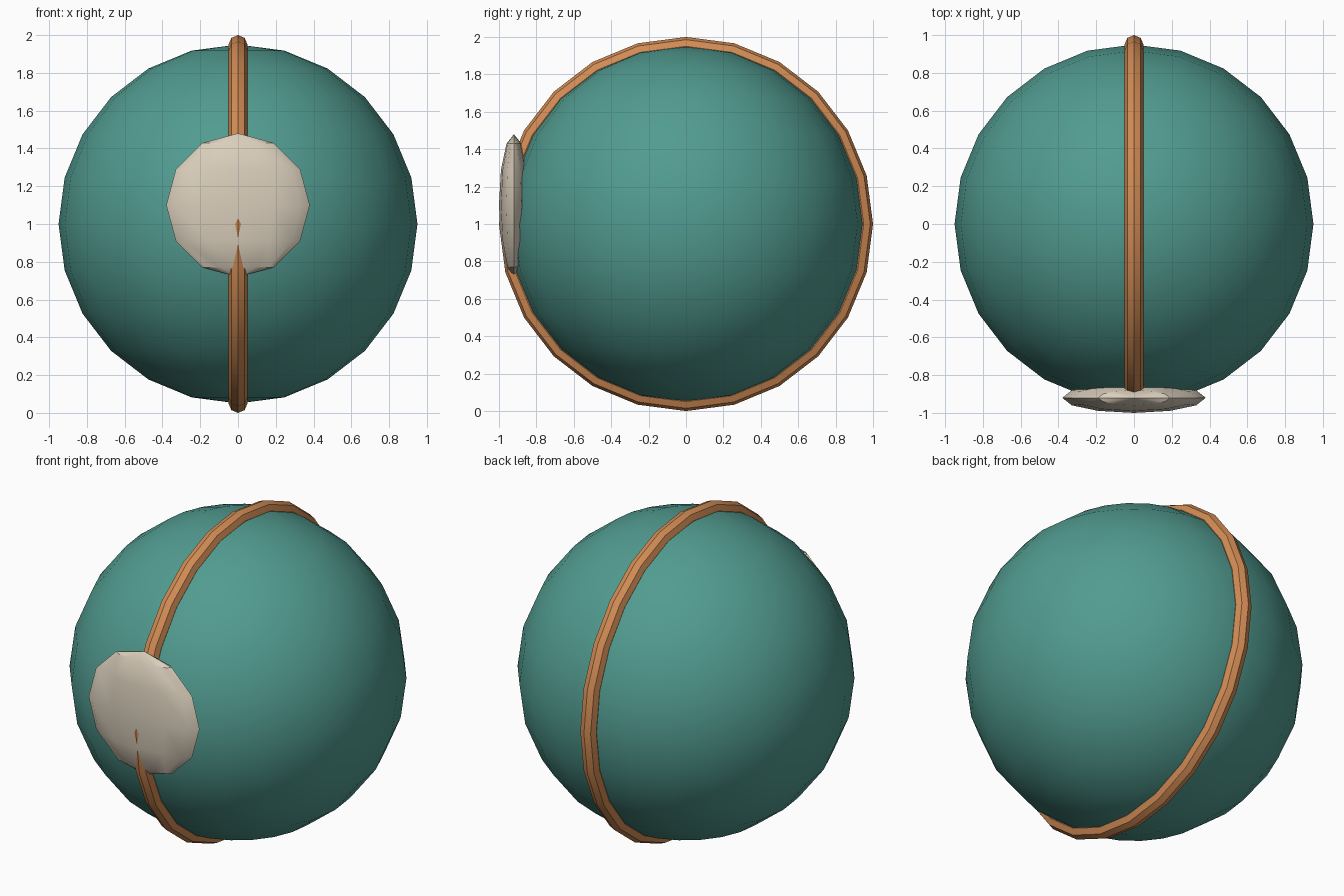
import bpy
import math

cube = bpy.data.objects.get("Cube")
if cube:
    bpy.data.objects.remove(cube, do_unlink=True)


def make_material(name, rgb):
    mat = bpy.data.materials.new(name)
    mat.use_nodes = True
    mat.diffuse_color = (*rgb, 1)
    bsdf = next(n for n in mat.node_tree.nodes if n.type == "BSDF_PRINCIPLED")
    bsdf.inputs["Base Color"].default_value = (*rgb, 1)
    return mat


def finish(name, mat, scale=(1, 1, 1)):
    """Name, scale, colour and shade the part just added."""
    obj = bpy.context.object
    obj.name = name
    obj.data.name = name
    obj.scale = scale
    bpy.ops.object.transform_apply(location=False, rotation=True, scale=True)
    obj.data.materials.append(mat)
    bpy.ops.object.shade_smooth_by_angle(angle=math.radians(30))
    return obj


teal = make_material("teal", (0.083, 0.33, 0.28))
copper = make_material("copper", (0.64, 0.26, 0.09))
cream = make_material("cream", (0.70, 0.62, 0.50))

# Main ball
bpy.ops.mesh.primitive_uv_sphere_add(segments=24, ring_count=12, radius=0.95,
                                     location=(0, 0, 1))
finish("ball", teal)

# Raised band running around the ball from front to back
bpy.ops.mesh.primitive_torus_add(major_segments=24, minor_segments=8,
                                 major_radius=0.95, minor_radius=0.05,
                                 location=(0, 0, 1),
                                 rotation=(0, math.radians(90), 0))
finish("seam_band", copper)

# Flattened button on the front
bpy.ops.mesh.primitive_uv_sphere_add(segments=12, ring_count=6, radius=1,
                                     location=(0, -0.92, 1.1))
finish("front_button", cream, (0.38, 0.08, 0.38))
